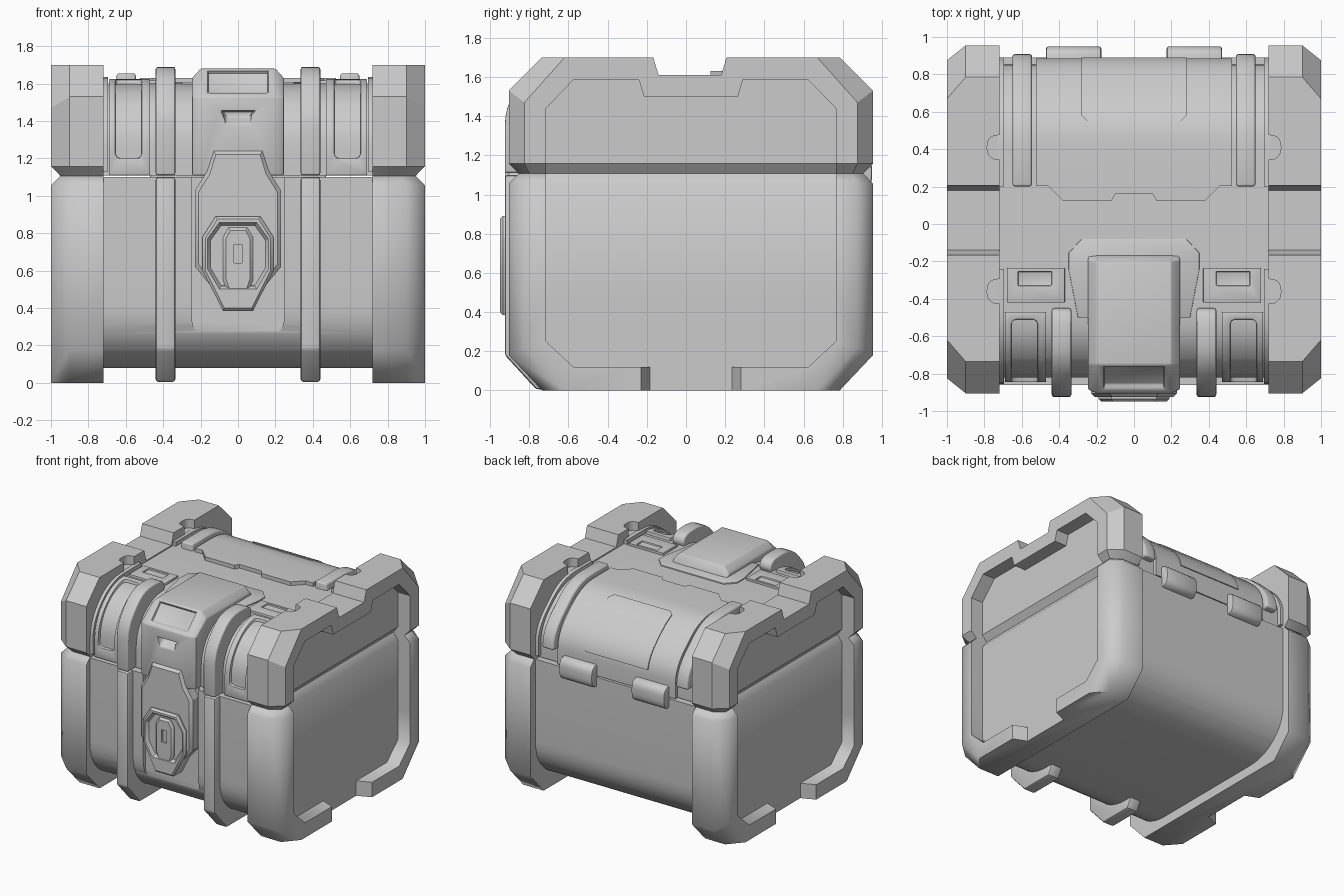
import bpy, bmesh
from mathutils import Vector

old = bpy.data.objects.get("Cube")
if old:
    bpy.data.objects.remove(old, do_unlink=True)

grey = bpy.data.materials.new("plain grey")
grey.use_nodes = True
COLOUR = (0.6, 0.6, 0.6, 1)
grey.diffuse_color = COLOUR
grey.node_tree.nodes["Principled BSDF"].inputs["Base Color"].default_value = COLOUR


def loft(name, loops, closed=False):
    """Skin a row of equal point loops; close the row or cap its ends."""
    bm = bmesh.new()
    rows = [[bm.verts.new(p) for p in loop] for loop in loops]
    n = len(rows[0])
    pairs = list(zip(rows, rows[1:])) + ([(rows[-1], rows[0])] if closed else [])
    for a, b in pairs:
        for i in range(n):
            bm.faces.new((a[i], a[(i + 1) % n], b[(i + 1) % n], b[i]))
    if not closed:
        bm.faces.new(rows[0])
        bm.faces.new(rows[-1])
    bmesh.ops.recalc_face_normals(bm, faces=bm.faces)
    mesh = bpy.data.meshes.new(name)
    bm.to_mesh(mesh)
    bm.free()
    mesh.materials.append(grey)
    obj = bpy.data.objects.new(name, mesh)
    bpy.context.collection.objects.link(obj)
    return obj


def place(axis, t, p):
    u, v = p
    return {"x": (t, u, v), "y": (u, t, v), "z": (u, v, t)}[axis]


def prism(name, pts, axis, a, b):
    return loft(name, [[place(axis, t, p) for p in pts] for t in (a, b)])


def box(name, x, y, z):
    return prism(name, [(x[0], y[0]), (x[1], y[0]), (x[1], y[1]), (x[0], y[1])], "z", *z)


def both(half):
    """Complete an outline whose right half is given, top to bottom."""
    return half + [(-x, z) for x, z in reversed(half)]


def rounded(pts, r, steps=5):
    out = []
    for i, p in enumerate(pts):
        p, a, b = Vector(p), Vector(pts[i - 1]), Vector(pts[(i + 1) % len(pts)])
        s = p + (a - p).normalized() * min(r, (a - p).length * 0.49)
        e = p + (b - p).normalized() * min(r, (b - p).length * 0.49)
        for k in range(steps + 1):
            t = k / steps
            out.append(tuple(s * (1 - t) ** 2 + p * 2 * t * (1 - t) + e * t * t))
    return out


def apply(obj):
    bpy.ops.object.select_all(action="DESELECT")
    bpy.context.view_layer.objects.active = obj
    obj.select_set(True)
    bpy.ops.object.convert(target="MESH")
    return obj


def cut(obj, *tools, op="DIFFERENCE"):
    for tool in tools:
        m = obj.modifiers.new("cut", "BOOLEAN")
        m.operation, m.solver, m.object = op, "EXACT", tool
        apply(obj)
        bpy.data.objects.remove(tool, do_unlink=True)
    return obj


def finish(obj, bevel=0, mirror=False, angle=0.5, segments=2):
    if bevel:
        m = obj.modifiers.new("bevel", "BEVEL")
        m.width, m.segments, m.limit_method = bevel, segments, "ANGLE"
    if mirror:
        obj.modifiers.new("mirror", "MIRROR").use_bisect_axis[0] = False
    apply(obj)
    bpy.ops.object.shade_smooth_by_angle(angle=angle)
    return obj


# Armoured end caps, split by a V groove into a base and a lid half
YC, SPLIT = 0.025, 1.107


def octagon(x, half, flat, low, top):
    side = [(flat, 0), (half, low), (half, top), (flat, 1.7)]
    return [(x, YC + s * y, z) for s, row in ((1, side), (-1, side[::-1])) for y, z in row]


def plan_ring(d, z):
    """Cap footprint shrunk by d, as a loop at height z."""
    p = [(0.9 - d * 0.5, 0.93 - d), (1 - d, 0.85 - d * 0.5)]
    row = [(0.72 - 0.2, 0.93 - d)] + p
    return [(x, YC + s * y, z) for s, r in ((1, row), (-1, row[::-1])) for x, y in r]


for part, z0, z1, smooth in (("base_end_cap", -0.2, SPLIT, 0.9), ("lid_end_cap", SPLIT, 2, 0.5)):
    cap = loft(part, [octagon(0.72, 0.93, 0.76, 0.18, 1.53), octagon(0.9, 0.93, 0.76, 0.18, 1.53),
                      octagon(1.0, 0.85, 0.645, 0.22, 1.47)])
    opening = [(0.74, 0.25), (0.74, 1.44), (0.6, 1.585), (0.265, 1.585), (0.24, 1.5)]
    opening = [(YC + y, z) for y, z in both(opening)]
    low = [(YC + y, z) for y, z in both([(0.6, 0.12), (0.74, 0.25), (0.74, 0.5)])]
    gap = [[(x, YC + s * y, z) for s, z in ((-1, -0.1), (1, -0.1), (1, 0.2), (-1, 0.2))]
           for x, y in ((0.89, 0.21), (1.01, 0.26))]
    groove = loft("groove", [plan_ring(d, z) for d, z in
                  ((0, 1.055), (0.05, SPLIT), (0, 1.158), (-0.2, 1.158), (-0.2, 1.055))], closed=True)
    inner = prism("inner", [(0.93, 1.0), (0.85, SPLIT), (0.93, 1.21)], "y", YC - 0.74, YC + 0.74)
    notch = prism("notch", [(-0.17, 1.71), (-0.14, 1.61), (0.18, 1.61), (0.21, 1.71)], "x", 0.6, 1.1)
    cut(cap, prism("opening", opening, "x", 0.89, 1.1), prism("low", low, "x", 0.89, 1.1),
        loft("gap", gap), groove, inner, notch)
    ring = rounded([(-0.065, -0.065), (0.065, -0.065), (0.065, 0.065), (-0.065, 0.065)], 0.06)
    for y in (-0.36, 0.41):
        cut(cap, prism("hole", [(0.72 + a, y + b) for a, b in ring], "z", 1.63, 1.8))
    cut(cap, box("half", (0, 2), (-2, 2), (z0, z1)), op="INTERSECT")
    finish(cap, mirror=True, angle=smooth)

# Base tub with a shallow pocket behind the latch
tub = rounded([(-0.86, 1.1), (-0.86, 0.27), (-0.66, 0.08), (0.66, 0.08), (0.89, 0.28), (0.89, 1.1)], 0.16)
tub[:6], tub[-6:] = [(-0.86, 1.1)], [(0.89, 1.1)]
base = prism("base_tub", tub, "x", -0.75, 0.75)
pocket = rounded(both([(0.245, 1.3), (0.245, 0.27)]), 0.06)
finish(cut(base, prism("pocket", pocket, "y", -1, -0.83)))


# Lid shell: one profile, grown by d for every part that hugs it
def lid(name, d, x0, x1):
    pts = rounded([(-0.82 - d, 1.11), (-0.82 - d, 1.4), (-0.62, 1.6 + d), (0.58, 1.6 + d),
                   (0.855 + d, 1.36), (0.855 + d, 1.11)], 0.16)
    pts[:6], pts[-6:] = [(-0.82 - d, 1.11)], [(0.855 + d, 1.11)]
    return prism(name, pts, "x", x0, x1)


finish(lid("lid_shell", 0, -0.75, 0.75))
cover = both([(0.1, 0.16), (0.12, 0.125), (0.38, 0.125), (0.46, 0.205), (0.525, 0.205), (0.525, 1.2)])
finish(cut(lid("back_cover", 0.03, -0.6, 0.6), prism("c", cover, "z", 0, 2), op="INTERSECT"))
plate = both([(0.25, 0.55), (0.28, 0.58), (0.28, 1.2)])
finish(cut(lid("back_plate", 0.039, -0.4, 0.4), prism("c", plate, "z", 1.28, 2), op="INTERSECT"))

# Lips beside the caps, framed windows and rear straps
for y0, y1, end in ((-2, -0.24, "front"), (0.2, 2, "back")):
    lip = cut(lid(end + "_lip", 0.035, 0.695, 0.73), box("c", (0, 1), (y0, y1), (1.13, 2)), op="INTERSECT")
    finish(lip, mirror=True)
frame = cut(lid("window_frame", 0.025, 0.47, 0.69), box("c", (0, 1), (-2, -0.47), (1.1, 2)), op="INTERSECT")
window = finish(box("w", (0.515, 0.655), (-2, -0.51), (1.2, 2)), bevel=0.025)
finish(cut(frame, window), bevel=0.008, mirror=True)
strap = cut(lid("back_strap", 0.055, 0.545, 0.65), box("c", (0, 1), (0.2, 2), (1.22, 2)), op="INTERSECT")
finish(strap, bevel=0.03, mirror=True, segments=3)

# Front straps, wrapping the lid above and the tub below
upper = [(-0.925, 1.11), (-0.925, 1.47), (-0.73, 1.69), (-0.45, 1.69), (-0.45, 1.56), (-0.7, 1.5), (-0.78, 1.11)]
arc = rounded(upper, 0.12)
arc[:6], arc[-6:] = [upper[0]], [upper[-1]]
finish(prism("upper_front_strap", arc, "x", 0.335, 0.44), bevel=0.025, mirror=True, segments=3)
lower = [(-0.925, 1.1), (-0.925, 0.18), (-0.765, 0.005), (-0.48, 0.005), (-0.42, 0.12), (-0.6, 0.2),
         (-0.78, 0.35), (-0.78, 1.1)]
finish(prism("lower_front_strap", lower, "x", 0.335, 0.44), bevel=0.015, mirror=True)

# Rear hinges
hinge = rounded([(0.8, 1.02), (0.95, 1.02), (0.95, 1.2), (0.8, 1.2)], 0.07)
finish(prism("hinge", hinge, "x", 0.175, 0.47), bevel=0.012, mirror=True)

# Top trim plate and side tabs
trim = both([(0.28, -0.08), (0.35, -0.155), (0.35, -0.24), (0.3, -0.5)])
finish(prism("top_trim", trim, "z", 1.58, 1.609), bevel=0.004)
tab = box("top_tab", (0.37, 0.68), (-0.42, -0.235), (1.58, 1.618))
finish(cut(tab, box("slot", (0.44, 0.62), (-0.33, -0.255), (1.605, 1.7))), bevel=0.004, mirror=True)

# Clasp block over the lid front
side = [(-0.905, 1.11), (-0.905, 1.53), (-0.75, 1.68), (-0.2, 1.68), (-0.165, 1.6), (-0.3, 1.4), (-0.75, 1.11)]
shrunk = [(max(y, -0.885), min(z, 1.63)) for y, z in side]
clasp = loft("clasp_block", [[(x, y, z) for y, z in pts] for x, pts in
             ((-0.245, shrunk), (-0.2, side), (0.2, side), (0.245, shrunk))])
slot = [(-0.97, 1.55), (-0.855, 1.55), (-0.755, 1.655), (-0.86, 1.75)]
catch = [[(s, -1.0, z) for s, z in both([(0.11, 1.46), (0.07, 1.33)])],
         [(s, -0.84, z) for s, z in both([(0.08, 1.45), (0.06, 1.42)])]]
finish(cut(clasp, prism("slot", slot, "x", -0.16, 0.16), loft("catch", catch)), bevel=0.008)


# Latch: chamfered tongue, raised shield, bowl and keyhole boss
def bevelled_plate(name, half, back, front, edge):
    pts = both(half)
    zm = (half[0][1] + half[-1][1]) / 2
    kx = 1 - edge / max(x for x, z in half)
    kz = 1 - edge / (half[0][1] - zm)
    inner = [(x * kx, zm + (z - zm) * kz) for x, z in pts]
    return loft(name, [[(x, y, z) for x, z in p] for y, p in
                       ((back, pts), (front + edge, pts), (front, inner))])


tongue = [(0.13, 1.24), (0.165, 1.13), (0.23, 1.03), (0.23, 0.62), (0.13, 0.5)]
shield = [(0.12, 0.89), (0.19, 0.78), (0.19, 0.6), (0.08, 0.385)]
bowl = [(0.1, 0.86), (0.165, 0.77), (0.165, 0.61), (0.1, 0.5)]
hollow = loft("bowl", [[(x * k, y, 0.68 + (z - 0.68) * k) for x, z in both(bowl)]
                       for y, k in ((-0.96, 1.03), (-0.905, 0.82))])
finish(bevelled_plate("latch_tongue", tongue, -0.8, -0.925, 0.02))
finish(cut(bevelled_plate("latch_shield", shield, -0.8, -0.95, 0.015), hollow))
boss = [(0.05, 0.83), (0.08, 0.78), (0.08, 0.55), (0.05, 0.47)]
key = cut(bevelled_plate("keyhole_boss", boss, -0.85, -0.945, 0.015),
          box("key", (-0.022, 0.022), (-1, -0.91), (0.64, 0.74)))
finish(key)
